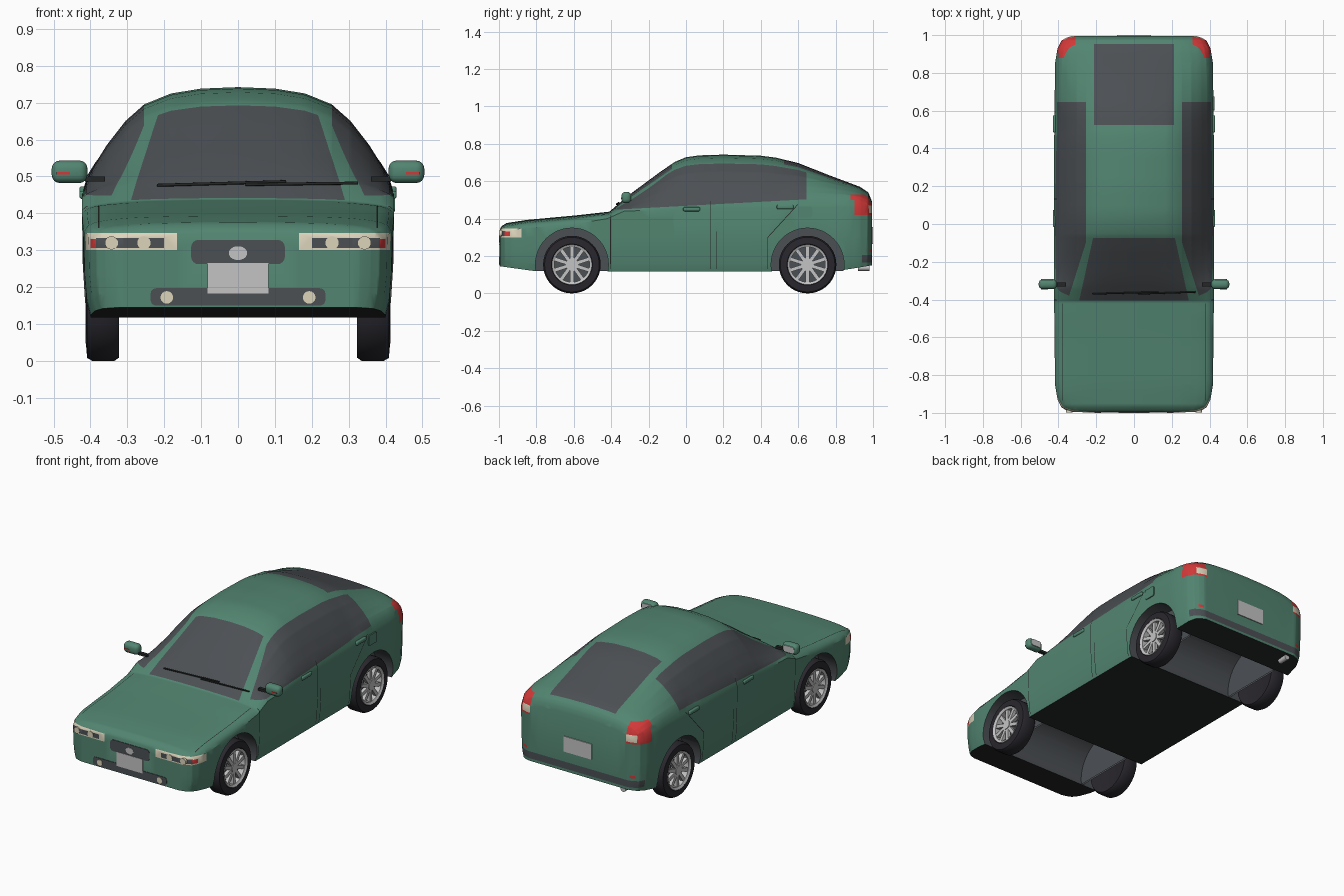
import bpy, bmesh, math
from mathutils import Matrix, Vector

if "Cube" in bpy.data.objects:
    bpy.data.objects.remove(bpy.data.objects["Cube"], do_unlink=True)

COLOURS = {
    "green paint": (0.085, 0.235, 0.165),
    "grey glass": (0.072, 0.08, 0.088),
    "black trim": (0.018, 0.02, 0.02),
    "tyre rubber": (0.022, 0.02, 0.026),
    "silver": (0.55, 0.55, 0.56),
    "cream lamp": (0.72, 0.66, 0.5),
    "red lamp": (0.65, 0.04, 0.04),
}
GREEN, GLASS, BLACK, TYRE, SILVER, CREAM, RED = range(len(COLOURS))
MATS = []
for label, rgb in COLOURS.items():
    m = bpy.data.materials.new(label)
    m.use_nodes = True
    m.diffuse_color = (*rgb, 1)
    m.node_tree.nodes["Principled BSDF"].inputs["Base Color"].default_value = (*rgb, 1)
    MATS.append(m)


def finish(bm, name, mats, side=1):
    """Turn a bmesh into a smooth-by-angle object; side=-1 mirrors it in x."""
    bmesh.ops.scale(bm, vec=(side, 1, 1), verts=bm.verts)
    bmesh.ops.recalc_face_normals(bm, faces=bm.faces)
    mesh = bpy.data.meshes.new(name)
    bm.to_mesh(mesh)
    bm.free()
    for i in mats:
        mesh.materials.append(MATS[i])
    ob = bpy.data.objects.new(name, mesh)
    bpy.context.collection.objects.link(ob)
    smooth(ob)
    return ob


def smooth(ob):
    bpy.ops.object.select_all(action='DESELECT')
    ob.select_set(True)
    bpy.context.view_layer.objects.active = ob
    bpy.ops.object.shade_smooth_by_angle(angle=math.radians(35))


def box(name, x, y, z, mat, bevel=0, along=None, side=1):
    """Box from ranges; bevels all edges, or only those along one axis."""
    bm = bmesh.new()
    bmesh.ops.create_cube(bm, size=1)
    for v in bm.verts:
        v.co = [r[0] if c < 0 else r[1] for c, r in zip(v.co, (x, y, z))]
    if bevel:
        edges = [e for e in bm.edges if along is None
                 or abs((e.verts[0].co - e.verts[1].co).normalized()[along]) > 0.9]
        bmesh.ops.bevel(bm, geom=edges, offset=bevel, segments=4, profile=0.5, affect='EDGES')
    return finish(bm, name, [mat], side)


def rod(bm, centre, radius, depth, axis, segments=24):
    turn = Matrix.Rotation(math.pi / 2, 4, 'Y' if axis == 'x' else 'X')
    bmesh.ops.create_cone(bm, cap_ends=True, segments=segments, radius1=radius, radius2=radius,
                          depth=depth, matrix=Matrix.Translation(centre) @ turn)


def disc(name, centre, radius, depth, mat, side=1):
    bm = bmesh.new()
    rod(bm, centre, radius, depth, 'y')
    return finish(bm, name, [mat], side)


def lathe(name, profile, centre, mat, side):
    """Spin an (r, x) profile around the wheel axle."""
    bm = bmesh.new()
    vs = [bm.verts.new((x, centre[0], centre[1] + r)) for r, x in profile]
    es = [bm.edges.new(p) for p in zip(vs, vs[1:])]
    bmesh.ops.spin(bm, geom=vs + es, cent=(0, *centre), axis=(1, 0, 0),
                   angle=math.tau, steps=40)
    bmesh.ops.remove_doubles(bm, verts=bm.verts, dist=0.0005)
    return finish(bm, name, [mat], side)


def at(keys, t):
    """Linear lookup in a list of (t, value) keys."""
    if t <= keys[0][0]:
        return keys[0][1]
    for (a, u), (b, v) in zip(keys, keys[1:]):
        if t <= b:
            return u + (v - u) * (t - a) / (b - a)
    return keys[-1][1]


# Body outlines along the length: half width, floor, shoulder, centre line, cabin share
END = 0.995
WIDTH = [(0.4, 0.423), (0.85, 0.418), (0.93, 0.405), (0.97, 0.385), (0.985, 0.36), (END, 0.33)]
FLOOR = [(-END, 0.145), (-0.8, 0.118), (0.8, 0.118), (END, 0.15)]
SHOULDER = [(-END, 0.32), (-0.9, 0.345), (-0.6, 0.37), (-0.42, 0.4), (-0.33, 0.44),
            (0, 0.45), (0.9, 0.46), (END, 0.44)]
TOP = [(-END, 0.345), (-0.985, 0.36), (-0.96, 0.376), (-0.85, 0.393), (-0.6, 0.416),
       (-0.41, 0.437), (-0.3, 0.53), (-0.14, 0.648), (-0.06, 0.703), (0, 0.728), (0.07, 0.738),
       (0.2, 0.742), (0.4, 0.736), (0.48, 0.726), (0.6, 0.697), (0.77, 0.63), (0.93, 0.57),
       (0.975, 0.54), (0.985, 0.515), (END, 0.49)]
CABIN = [(-0.45, 0), (-0.3, 1), (0.5, 1), (0.95, 0.2)]
ACROSS = [1, 0.97, 0.92, 0.84, 0.72, 0.6, 0.43, 0.24, 0]
CABIN_RISE = [0, 0.137, 0.274, 0.46, 0.685, 0.84, 0.94, 0.986, 1]
HOOD_RISE = [0, 0.42, 0.62, 0.75, 0.86, 0.92, 0.96, 0.99, 1]


def section(y):
    w, zb, zs, zt, c = at(WIDTH, abs(y)), at(FLOOR, y), at(SHOULDER, y), at(TOP, y), at(CABIN, y)
    half = [(w * 0.955, zb), (w * 0.98, zb + 0.04), (w * 0.995, (zb + zs) / 2)]
    half += [(w * a, zs + (zt - zs) * (h + (k - h) * c))
             for a, k, h in zip(ACROSS, CABIN_RISE, HOOD_RISE)]
    ring = half + [(-x, z) for x, z in half[-2::-1]]
    return [Vector((x, y, z)) for x, z in ring]


# Loft the body shell
body = bmesh.new()
stations = {round(s * k[0], 3) for k in WIDTH for s in (-1, 1)}
stations |= {k[0] for k in TOP + SHOULDER + CABIN} | {i / 20 for i in range(-19, 20)}
rings = [[body.verts.new(p) for p in section(y)] for y in sorted(stations)]
for a, b in zip(rings, rings[1:]):
    for i in range(len(a)):
        j = (i + 1) % len(a)
        face = body.faces.new((a[i], a[j], b[j], b[i]))
        face.material_index = BLACK if j == 0 else GREEN
body.faces.new(rings[0])
body.faces.new(rings[-1])


def slab(x=None, y=None, z=None):
    """Half-spaces (point, inward normal) for the given ranges."""
    out = []
    for i, r in enumerate((x, y, z)):
        if r:
            n = Vector([float(k == i) for k in range(3)])
            out += [(n * r[0], n), (n * r[1], -n)]
    return out


def slant(i, j, p, q):
    """Half-space to the left of the line p-q in the plane of axes i, j."""
    co, no = Vector((0, 0, 0)), Vector((0, 0, 0))
    co[i], co[j] = p
    no[i], no[j] = p[1] - q[1], q[0] - p[0]
    return [(co, no.normalized())]


def paint(mat, planes, side=1):
    """Cut the body along a convex region and colour the faces inside."""
    flip = Vector((side, 1, 1))
    planes = [(co * flip, no * flip) for co, no in planes]

    def inside(count):
        return [f for f in body.faces if all((f.calc_center_median() - co).dot(no) > 0
                                             for co, no in planes[:count])]
    for k, (co, no) in enumerate(planes):
        faces = inside(k)
        geom = faces + list({e for f in faces for e in f.edges}) + list({v for f in faces for v in f.verts})
        bmesh.ops.bisect_plane(body, geom=geom, dist=1e-5, plane_co=co, plane_no=no)
    for f in inside(len(planes)):
        f.material_index = mat


# Windscreen and rear window
paint(GLASS, slab(y=(-0.405, -0.075), z=(0.4, 1)) + slant(0, 1, (0.29, -0.405), (0.217, -0.075))
      + slant(0, 1, (-0.217, -0.075), (-0.29, -0.405)))
paint(GLASS, slab(x=(-0.212, 0.212), y=(0.525, 0.952), z=(0.4, 1)))
# Rear bumper strip
paint(GLASS, slab(y=(0.94, 2), z=(0.165, 0.205)))
for s in (1, -1):
    # Side windows
    paint(GLASS, slab(x=(0.255, 1), y=(-0.405, 0.645)) + slant(0, 1, (0.255, -0.1), (0.352, -0.407))
          + slant(1, 2, (-0.39, 0.447), (0.645, 0.503)), s)
    # Headlights
    paint(CREAM, slab((0.165, 1), (-2, -0.88), (0.3, 0.346)), s)
    paint(GLASS, slab((0.2, 0.385), (-2, -0.9), (0.306, 0.333)), s)
    paint(RED, slab((0.38, 1), (-0.97, -0.94), (0.306, 0.33)), s)
    # Tail lights and reflectors
    paint(RED, slab((0.31, 1), (0.9, 2), (0.42, 0.5)), s)
    paint(RED, slab((0.31, 1), (0.88, 2), (0.5, 0.53)), s)
    paint(CREAM, slab((0.31, 0.37), (0.95, 2), (0.43, 0.47)), s)
    paint(RED, slab((0.33, 0.36), (0.95, 2), (0.22, 0.235)), s)
    # Door and bonnet seams
    for y, top in ((-0.405, 0.42), (0.13, 0.495), (0.16, 0.33), (0.435, 0.3)):
        paint(BLACK, slab((0.3, 1), (y, y + 0.004), (0.13, top)), s)
    paint(BLACK, slab((0.3, 1), z=(0.3, 0.475)) + slant(1, 2, (0.44, 0.3), (0.6, 0.475))
          + slant(1, 2, (0.595, 0.475), (0.435, 0.3)), s)
    paint(BLACK, slab((0.376, 0.379), (-0.95, -0.42), (0.36, 1)), s)
bmesh.ops.triangulate(body, faces=body.faces)
shell = finish(body, "body_shell", range(len(MATS)))

# Wheel arches cut right across the body
AXLES = {"front": (-0.61, 0.154), "rear": (0.65, 0.154)}
cut = bmesh.new()
for y, z in AXLES.values():
    rod(cut, (0, y, z), 0.195, 1.2, 'x', 48)
for f in cut.faces:
    f.material_index = GLASS
cutter = finish(cut, "arch_cutter", range(len(MATS)))
cutter.hide_render = True
mod = shell.modifiers.new("arches", 'BOOLEAN')
mod.operation, mod.solver, mod.object = 'DIFFERENCE', 'EXACT', cutter
bpy.context.view_layer.objects.active = shell
bpy.ops.object.modifier_apply(modifier=mod.name)
bpy.data.objects.remove(cutter, do_unlink=True)
smooth(shell)

# Wheels and arch liners
for end, (y, z) in AXLES.items():
    for s, hand in ((1, "left"), (-1, "right")):
        tag = f"{end}_{hand}"
        lathe(tag + "_tyre", [(0, 0.335), (0.1, 0.33), (0.145, 0.322), (0.154, 0.335), (0.154, 0.395),
                              (0.146, 0.409), (0.11, 0.412), (0.104, 0.4), (0.104, 0.365), (0, 0.365)],
              (y, z), TYRE, s)
        lathe(tag + "_brake_disc", [(0, 0.372), (0.1, 0.372), (0.1, 0.36)], (y, z), GLASS, s)
        lathe(tag + "_rim", [(0.094, 0.366), (0.094, 0.407), (0.107, 0.414), (0.107, 0.4), (0.094, 0.366)],
              (y, z), SILVER, s)
        bm = bmesh.new()
        rod(bm, (0.389, y, z), 0.026, 0.038, 'x')
        for k in range(10):
            place = (Matrix.Translation((0.394, y, z)) @ Matrix.Rotation(math.tau * k / 10, 4, 'X')
                     @ Matrix.Translation((0, 0, 0.058)) @ Matrix.Diagonal((0.02, 0.02, 0.08, 1)))
            bmesh.ops.create_cube(bm, size=1, matrix=place)
        finish(bm, tag + "_spokes", [SILVER], s)
        bm = bmesh.new()
        rod(bm, (0.3, y, z), 0.195, 0.01, 'x', 48)
        bmesh.ops.bisect_plane(bm, geom=bm.verts[:] + bm.edges[:] + bm.faces[:],
                               plane_co=(0, 0, 0.12), plane_no=(0, 0, -1), clear_outer=True)
        finish(bm, tag + "_arch_liner", [GLASS], s)

# Nose and tail fittings
box("grille", (-0.127, 0.127), (-0.998, -0.98), (0.262, 0.328), GLASS, 0.02, 1)
box("lower_intake", (-0.237, 0.237), (-0.998, -0.98), (0.15, 0.197), GLASS, 0.015, 1)
box("front_plate", (-0.083, 0.083), (-1, -0.98), (0.183, 0.265), SILVER)
box("rear_plate", (-0.09, 0.09), (0.98, 1), (0.265, 0.355), SILVER)
badge = disc("grille_disc", (0, 0, 0), 0.025, 0.01, SILVER)
badge.location, badge.scale = (0, -0.995, 0.292), (1, 1, 0.75)
disc("exhaust_pipe", (-0.28, 0.95, 0.137), 0.016, 0.06, SILVER)

for s, hand in ((1, "left"), (-1, "right")):
    for x, label in ((0.255, "inner"), (0.343, "outer")):
        disc(f"{hand}_{label}_headlamp", (x, -0.983, 0.32), 0.018, 0.03, CREAM, s)
    disc(hand + "_fog_lamp", (0.193, -0.99, 0.172), 0.017, 0.02, CREAM, s)
    # Door mirrors
    box(hand + "_mirror_shell", (0.408, 0.505), (-0.345, -0.293), (0.482, 0.543), GREEN, 0.022, None, s)
    box(hand + "_mirror_glass", (0.425, 0.492), (-0.298, -0.291), (0.494, 0.532), SILVER, 0.01, 1, s)
    box(hand + "_mirror_signal", (0.455, 0.492), (-0.347, -0.34), (0.505, 0.512), RED, 0, None, s)
    box(hand + "_mirror_arm", (0.36, 0.415), (-0.33, -0.31), (0.486, 0.5), BLACK, 0, None, s)
    # Door handles
    for y, z, label in ((0.03, 0.45, "front"), (0.53, 0.462, "rear")):
        box(f"{hand}_{label}_handle", (0.41, 0.43), (y - 0.045, y + 0.045), (z - 0.011, z + 0.011),
            GREEN, 0.007, None, s)
box("fuel_flap", (0.4, 0.425), (0.6, 0.675), (0.405, 0.465), GREEN, 0.012, 0)

# Wipers
for label, path in {"right": [(-0.22, -0.37, 0.476), (0.13, -0.36, 0.486)],
                    "left": [(0.02, -0.37, 0.478), (0.325, -0.36, 0.482)]}.items():
    curve = bpy.data.curves.new(label + "_wiper", 'CURVE')
    curve.dimensions, curve.bevel_depth, curve.use_fill_caps = '3D', 0.004, True
    line = curve.splines.new('POLY')
    line.points.add(len(path) - 1)
    for p, co in zip(line.points, path):
        p.co = (*co, 1)
    curve.materials.append(MATS[BLACK])
    bpy.context.collection.objects.link(bpy.data.objects.new(label + "_wiper", curve))
